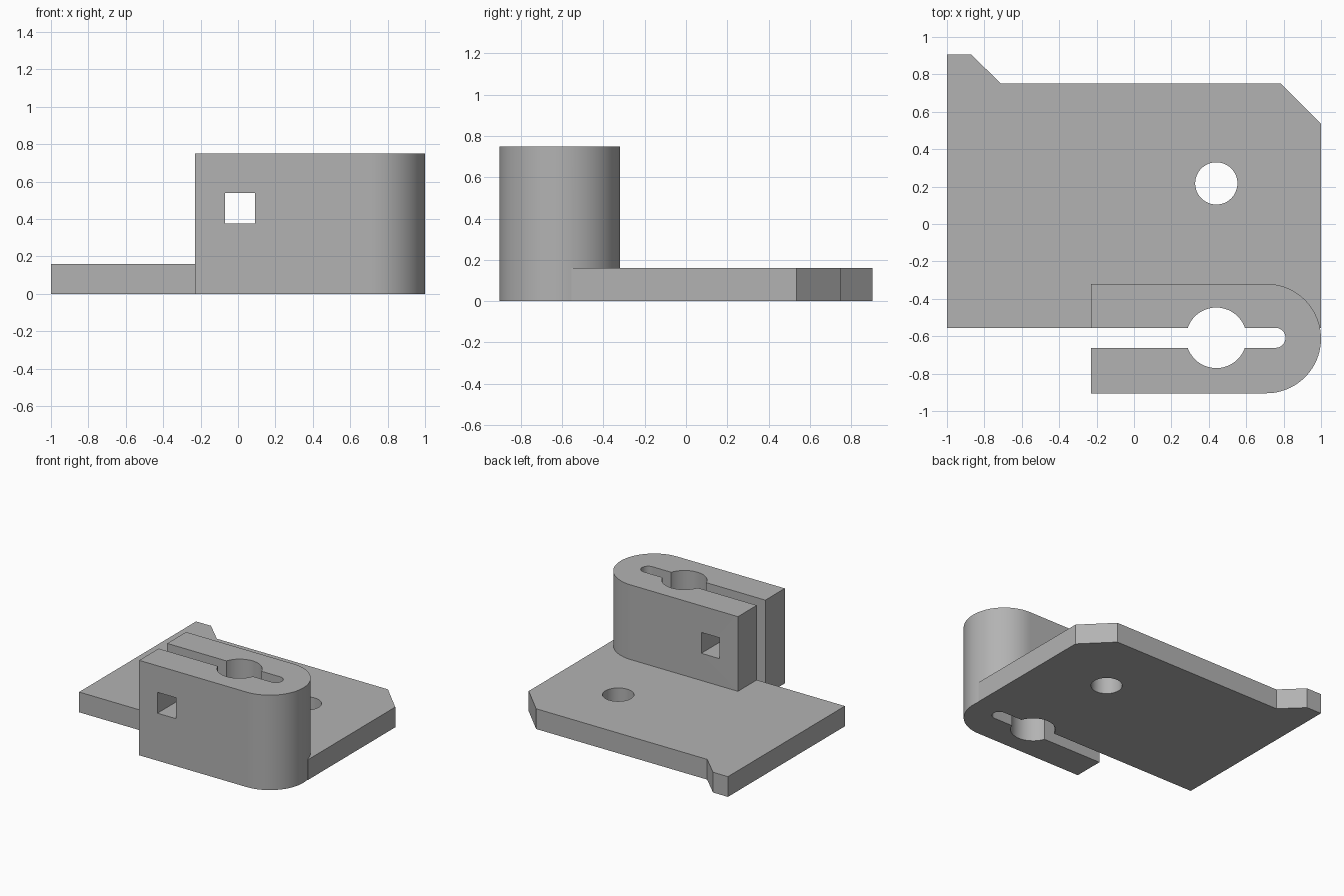
import bpy
import bmesh
from math import sin, cos, pi, radians

cube = bpy.data.objects.get("Cube")
if cube:
    bpy.data.objects.remove(cube, do_unlink=True)

grey = bpy.data.materials.new("plain_grey")
grey.use_nodes = True
GREY = (0.45, 0.45, 0.45, 1)
grey.diffuse_color = GREY
grey.node_tree.nodes["Principled BSDF"].inputs["Base Color"].default_value = GREY


def arc(cx, cy, r, start, end, steps):
    """Points along an arc, angles in degrees."""
    angles = [radians(start + (end - start) * i / steps) for i in range(steps + 1)]
    return [(cx + r * cos(a), cy + r * sin(a)) for a in angles]


def prism(name, outline, z0, z1):
    """Extrude a counter-clockwise outline from z0 to z1."""
    bm = bmesh.new()
    base = bm.faces.new([bm.verts.new((x, y, z0)) for x, y in outline])
    top = bmesh.ops.extrude_face_region(bm, geom=[base], use_keep_orig=True)["geom"]
    for v in top:
        if isinstance(v, bmesh.types.BMVert):
            v.co.z = z1
    bmesh.ops.recalc_face_normals(bm, faces=bm.faces)
    mesh = bpy.data.meshes.new(name)
    bm.to_mesh(mesh)
    bm.free()
    mesh.materials.append(grey)
    obj = bpy.data.objects.new(name, mesh)
    bpy.context.collection.objects.link(obj)
    return obj


def combine(target, tool, operation):
    """Apply a boolean and discard the tool object."""
    mod = target.modifiers.new(operation.lower(), 'BOOLEAN')
    mod.operation = operation
    mod.solver = 'EXACT'
    mod.object = tool
    bpy.context.view_layer.objects.active = target
    bpy.ops.object.modifier_apply(modifier=mod.name)
    bpy.data.objects.remove(tool, do_unlink=True)


HEIGHT, THICK = 0.75, 0.16
FRONT, BACK = -0.905, -0.32           # clamp depth
SLOT_LOW, SLOT_HIGH = -0.662, -0.555  # slot between the clamp jaws
MID = (FRONT + BACK) / 2
SLOT_MID = (SLOT_LOW + SLOT_HIGH) / 2
END_R = (BACK - FRONT) / 2
JAW_X, BORE_X, BORE_R = -0.23, 0.44, 0.162

# Base plate with a rear tab and a chamfered corner
bracket = prism("clamp_bracket", [
    (-1, SLOT_HIGH), (1, SLOT_HIGH), (1, 0.535), (0.785, 0.75),
    (-0.71, 0.75), (-0.87, 0.905), (-1, 0.905)], 0, THICK)

# Split clamp block with one rounded end
clamp = prism("clamp_block", [(JAW_X, BACK), (JAW_X, FRONT)]
              + arc(1 - END_R, MID, END_R, -90, 90, 48), 0, HEIGHT)
combine(bracket, clamp, 'UNION')

# Slot with a round end, then the shaft bore
slot_r = (SLOT_HIGH - SLOT_LOW) / 2
slot = prism("slot_cutter", [(JAW_X - 0.1, SLOT_HIGH), (JAW_X - 0.1, SLOT_LOW)]
             + arc(0.81 - slot_r, SLOT_MID, slot_r, -90, 90, 20), -0.1, 1)
combine(bracket, slot, 'DIFFERENCE')
bore = prism("bore_cutter", arc(BORE_X, SLOT_MID, BORE_R, 0, 352.5, 47), -0.1, 1)
combine(bracket, bore, 'DIFFERENCE')

# Round mounting hole in the plate
hole = prism("hole_cutter", arc(BORE_X, 0.217, 0.113, 0, 352.5, 47), -0.1, 0.3)
combine(bracket, hole, 'DIFFERENCE')

# Square bolt window through both jaws
window = prism("window_cutter", [(-0.07, -1), (0.09, -1), (0.09, -0.2), (-0.07, -0.2)],
               0.375, 0.54)
combine(bracket, window, 'DIFFERENCE')

bpy.ops.object.select_all(action='DESELECT')
bracket.select_set(True)
bpy.context.view_layer.objects.active = bracket
bpy.ops.object.shade_smooth_by_angle(angle=radians(25))
